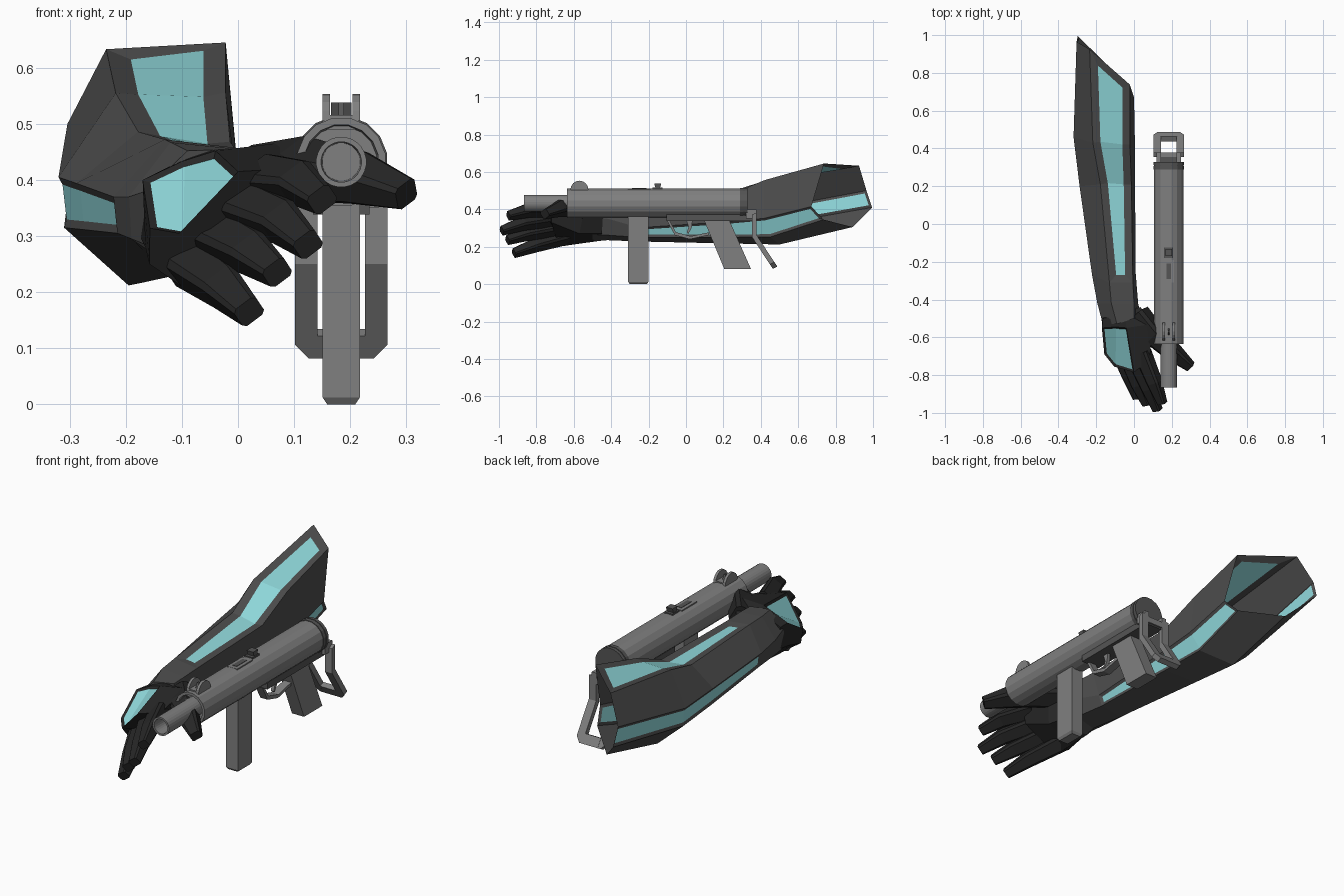
import bpy, bmesh, math
from mathutils import Vector

if "Cube" in bpy.data.objects:
    bpy.data.objects.remove(bpy.data.objects["Cube"])


def material(name, rgb):
    m = bpy.data.materials.new(name)
    m.diffuse_color = (*rgb, 1)
    m.use_nodes = True
    m.node_tree.nodes["Principled BSDF"].inputs["Base Color"].default_value = m.diffuse_color
    return m


ARM = material("charcoal", (0.075, 0.075, 0.075))
HAND = material("near black", (0.02, 0.02, 0.02))
TEAL = material("teal", (0.29, 0.72, 0.74))
STEEL = material("grey steel", (0.215, 0.215, 0.215))
DARK = material("dark steel", (0.09, 0.09, 0.09))
GX, GZ = 0.184, 0.432  # gun axis


def finish(name, bm, *mats):
    bmesh.ops.recalc_face_normals(bm, faces=bm.faces[:])
    me = bpy.data.meshes.new(name)
    bm.to_mesh(me)
    bm.free()
    for m in mats:
        me.materials.append(m)
    ob = bpy.data.objects.new(name, me)
    bpy.context.collection.objects.link(ob)
    return ob


def loft(rings, cap_start=True):
    """Skin equal-length rings; returns the bmesh and rows of faces."""
    bm = bmesh.new()
    rows = [[bm.verts.new(p) for p in r] for r in rings]
    n = len(rings[0])
    grid = [[bm.faces.new((a[i], a[(i + 1) % n], b[(i + 1) % n], b[i])) for i in range(n)]
            for a, b in zip(rows, rows[1:])]
    if cap_start:
        bm.faces.new(rows[0][::-1])
    bm.faces.new(rows[-1])
    bmesh.ops.recalc_face_normals(bm, faces=bm.faces[:])
    return bm, grid


def panel(bm, faces, border, depth=-0.006):
    """Inset a strip of faces and paint what is left inside."""
    bmesh.ops.inset_region(bm, faces=faces, thickness=border, depth=depth,
                           use_boundary=True, use_even_offset=True)
    for f in faces:
        f.material_index = 1


def prism(name, yz, x0, x1, mat):
    bm, _ = loft([[(x, y, z) for y, z in yz] for x in (x0, x1)])
    return finish(name, bm, mat)


def box(name, x, y, z, mat):
    return prism(name, [(y[0], z[0]), (y[1], z[0]), (y[1], z[1]), (y[0], z[1])], *x, mat)


def lathe(name, profile, mat, n=16):
    """Turn (y, radius) points about the gun axis."""
    rings = [[(GX + r * math.cos(math.tau * (i + .5) / n), y,
               GZ + r * math.sin(math.tau * (i + .5) / n)) for i in range(n)] for y, r in profile]
    return finish(name, loft(rings)[0], mat)


def digit(name, path, radii, flat=0.85):
    """Tapered bevelled-square finger, turned to suit the tilted hand."""
    pts = [Vector(p) for p in path]
    rings = []
    for i, (p, r) in enumerate(zip(pts, radii)):
        d = (pts[min(i + 1, len(pts) - 1)] - pts[max(i - 1, 0)]).normalized()
        back = Vector((-0.6, 0, 0.8))
        back = (back - d * back.dot(d)).normalized()
        side = d.cross(back)
        rings.append([p + side * r * a + back * r * flat * b for a, b in
                      ((1, -.7), (1, .7), (.7, 1), (-.7, 1), (-1, .7), (-1, -.7), (-.7, -1), (.7, -1))])
    finish(name, loft(rings)[0], HAND)


# forearm shell, open at the elbow: corners run top left, top right, right,
# low right, bottom, low left, left
arm_rings = [
    [(-.235, .925, .633), (-.022, .738, .645), (0, .67, .415), (-.03, .735, .345),
     (-.19, .89, .305), (-.298, .995, .41), (-.304, .965, .50)],
    [(-.218, .43, .555), (-.022, .42, .556), (.005, .42, .352), (-.03, .45, .252),
     (-.195, .50, .212), (-.31, .46, .315), (-.32, .46, .405)],
    [(-.178, .21, .486), (-.014, .21, .468), (.006, .2, .332), (-.023, .2, .25),
     (-.17, .25, .217), (-.28, .2, .312), (-.288, .2, .394)],
    [(-.13, -.31, .472), (-.006, -.31, .457), (.008, -.25, .302), (-.01, -.25, .25),
     (-.12, -.25, .228), (-.215, -.27, .305), (-.222, -.27, .37)],
    [(-.12, -.42, .467), (0, -.42, .457), (.022, -.42, .35), (0, -.42, .262),
     (-.10, -.42, .235), (-.19, -.42, .295), (-.194, -.42, .37)],
    [(-.09, -.53, .452), (0, -.50, .455), (.04, -.50, .36), (.02, -.50, .265),
     (-.11, -.50, .228), (-.165, -.52, .285), (-.165, -.53, .38)],
]
bm, g = loft(arm_rings, cap_start=False)
panel(bm, [r[0] for r in g[:3]], 0.04)
panel(bm, [r[2] for r in g[:3]], 0.014)
panel(bm, [r[5] for r in g[:3]], 0.014)
finish("forearm_shell", bm, ARM, TEAL)

# palm with a folded panel on its back
palm_rings = [
    [(-.05, -.46, .455), (-.11, -.49, .43), (-.165, -.5, .395), (-.175, -.47, .30),
     (-.11, -.47, .23), (.02, -.45, .27), (.035, -.44, .43)],
    [(-.04, -.55, .452), (-.10, -.545, .433), (-.17, -.55, .40), (-.165, -.57, .28),
     (-.10, -.58, .215), (.05, -.57, .27), (.09, -.53, .468)],
    [(.0, -.785, .415), (-.105, -.755, .305), (-.157, -.69, .314), (-.158, -.67, .25),
     (-.085, -.68, .20), (.07, -.72, .33), (.085, -.72, .42)],
]
bm, g = loft(palm_rings)
panel(bm, [g[1][0], g[1][1]], 0.012)
finish("palm", bm, HAND, TEAL)

# fingers: base, middle joint, tip
for name, a, b, c in (
        ("index_finger", (.045, -.68, .40), (.11, -.84, .395), (.15, -.95, .365)),
        ("middle_finger", (.0, -.69, .355), (.08, -.87, .325), (.125, -.985, .285)),
        ("ring_finger", (-.045, -.67, .305), (.025, -.85, .27), (.07, -.955, .235)),
        ("little_finger", (-.09, -.64, .255), (-.025, -.80, .21), (.02, -.92, .165))):
    digit(name, (a, b, c), (.042, .036, .024))
digit("thumb", ((.02, -.48, .40), (.11, -.59, .42), (.21, -.68, .405), (.30, -.755, .375)),
      (.058, .054, .044, .026))

# gun barrel with a bore, receiver tube and rear cap
lathe("barrel", [(-.78, .034), (-.865, .036), (-.865, .045), (-.60, .045)], STEEL, 24)
lathe("receiver_tube", [(-.60, .05), (-.60, .064), (-.636, .067), (-.636, .08), (.29, .08)], STEEL)
lathe("rear_cap", [(.288, .083), (.308, .083), (.308, .08), (.312, .08), (.312, .083),
                   (.328, .083), (.328, .06)], DARK)

# magazine with a bevelled foot
mag = [[(GX + sx * (.033 - i), -.255 + sy * (.054 - i), z)
        for sx, sy in ((-1, -1), (1, -1), (1, 1), (-1, 1))]
       for z, i in ((0, .008), (.012, 0), (.37, 0))]
finish("magazine", loft(mag)[0], STEEL)

# grip, trigger and guard
prism("grip", [(.095, .345), (.23, .345), (.348, .08), (.205, .08)], GX - .033, GX + .033, STEEL)
box("lower_rail", (GX - .05, GX + .05), (-.105, .37), (.338, .372), DARK)
guard = [(-.105, .345), (-.06, .262), (.02, .24), (.12, .262)]
prism("trigger_guard", guard + [(y + .006, z + .016) for y, z in reversed(guard)],
      GX - .02, GX + .02, STEEL)
prism("trigger", [(.0, .345), (.035, .345), (.03, .30), (.012, .268), (.004, .275), (.014, .305)],
      GX - .008, GX + .008, STEEL)

# folding stock: two bent straps, two bars
for side, label in ((-1, "left"), (1, "right")):
    rings = []
    for outer, y, z in ((.082, .354, .372), (.082, .354, .25), (.082, .448, .106), (.058, .464, .082)):
        rings.append([(GX + side * w, y + dy, z + dz) for w, dy, dz in
                      ((outer, 0, 0), (.042, 0, 0), (.042, .024, .012), (outer, .024, .012))])
    finish("stock_strap_" + label, loft(rings)[0], STEEL)
    box("stock_lug_" + label, (GX + side * .04, GX + side * .066), (.32, .378), (.35, .40), STEEL)
prism("stock_butt_bar", [(.438, .122), (.464, .082), (.488, .094), (.462, .134)],
      GX - .043, GX + .043, STEEL)
box("stock_top_bar", (GX - .045, GX + .045), (.354, .378), (.345, .375), STEEL)

# front sight: ears and post
ear = [(-.57 + .048 * math.cos(math.pi * i / 8), .505 + .048 * math.sin(math.pi * i / 8))
       for i in range(9)]
for side, label in ((-1, "left"), (1, "right")):
    prism("front_sight_ear_" + label, ear, GX + side * .020, GX + side * .033, STEEL)
box("front_sight_base", (GX - .033, GX + .033), (-.615, -.525), (.49, .516), STEEL)
prism("front_sight_post", [(-.59, .51), (-.55, .51), (-.565, .538), (-.575, .538)],
      GX - .005, GX + .005, DARK)

# bolt cover and rear sight
box("bolt_cover", (GX - .028, GX + .028), (-.31, -.19), (.49, .511), STEEL)
box("bolt_slot", (GX - .012, GX + .012), (-.29, -.21), (.505, .513), DARK)
box("rear_sight_base", (GX - .022, GX + .022), (-.18, -.125), (.49, .516), DARK)
prism("rear_sight", [(-.163, .513), (-.14, .513), (-.132, .538), (-.17, .538)],
      GX - .018, GX + .018, DARK)
